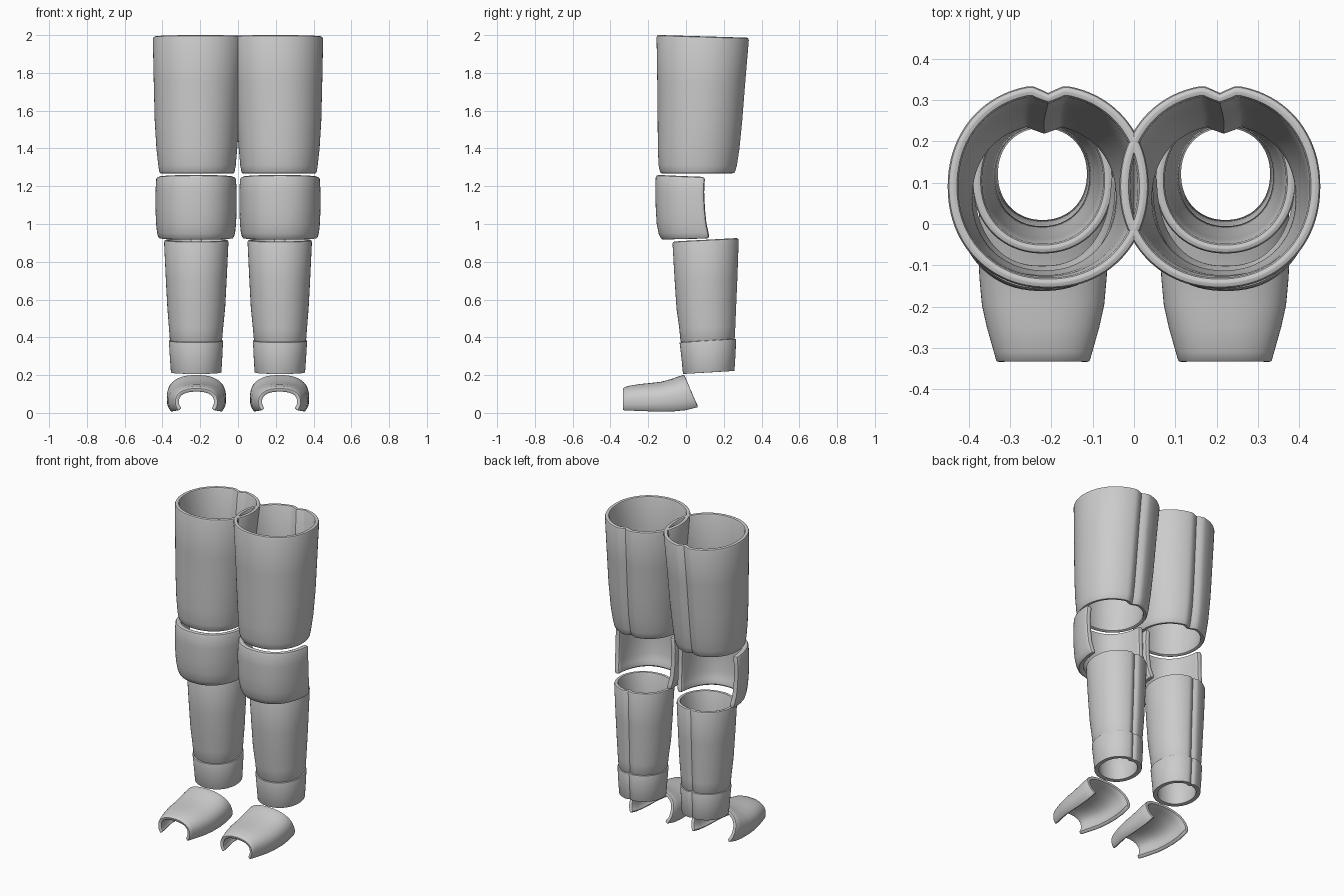
import bpy, bmesh
from math import sin, cos, pi, radians, copysign

cube = bpy.data.objects.get("Cube")
if cube:
    bpy.data.objects.remove(cube, do_unlink=True)

grey = bpy.data.materials.new("plain grey")
grey.use_nodes = True
grey.diffuse_color = (0.6, 0.6, 0.6, 1)
grey.node_tree.nodes["Principled BSDF"].inputs["Base Color"].default_value = (0.6, 0.6, 0.6, 1)


def power(v, e):
    return copysign(abs(v) ** e, v)


def shell(name, rows, side, closed, thickness, bevel):
    """Skin rows of points, thicken inwards, round the rims."""
    bm = bmesh.new()
    grid = [[bm.verts.new((x * side, y, z)) for x, y, z in row] for row in rows]
    count = len(grid[0])
    for low, high in zip(grid, grid[1:]):
        for j in range(count if closed else count - 1):
            k = (j + 1) % count
            quad = [low[j], low[k], high[k], high[j]]
            bm.faces.new(quad if side > 0 else quad[::-1])
    mesh = bpy.data.meshes.new(name)
    bm.to_mesh(mesh)
    bm.free()
    mesh.materials.append(grey)
    obj = bpy.data.objects.new(name, mesh)
    bpy.context.collection.objects.link(obj)
    solid = obj.modifiers.new("thickness", "SOLIDIFY")
    solid.thickness = thickness
    solid.offset = -1
    rim = obj.modifiers.new("rim", "BEVEL")
    rim.width = bevel
    rim.segments = 2
    rim.limit_method = "ANGLE"
    rim.angle_limit = radians(70)
    bpy.ops.object.select_all(action="DESELECT")
    obj.select_set(True)
    bpy.context.view_layer.objects.active = obj
    for mod in ("thickness", "rim"):
        bpy.ops.object.modifier_apply(modifier=mod)
    bpy.ops.object.shade_smooth_by_angle(angle=radians(35))


def tube_rows(sections, notch_width, notch_depth, segments=96, e=0.95):
    """Sections: front z, back z, x min, x max, y min, y max; grooved at the back."""
    rows = []
    for zf, zb, x0, x1, y0, y1 in sections:
        row = []
        for j in range(segments):
            a = 2 * pi * j / segments
            dx = (x1 - x0) / 2 * power(sin(a), e)
            c = power(cos(a), e)
            y = (y0 + y1) / 2 - (y1 - y0) / 2 * c
            if c < 0:
                y -= notch_depth * max(0, 1 - abs(dx) / notch_width)
            row.append(((x0 + x1) / 2 + dx, y, zb + (zf - zb) * (c + 1) / 2))
        rows.append(row)
    return rows


def knee_rows(sections, segments=48, e=0.88):
    """Sections: front z, back z, half width, front y, back edge y."""
    rows = []
    for zf, zb, hw, y0, y1 in sections:
        row = []
        for j in range(segments + 1):
            a = pi * (j / segments - 0.5)
            c = power(max(cos(a), 0), e)
            row.append((0.222 + hw * power(sin(a), e), y1 - (y1 - y0) * c, zb + (zf - zb) * c))
        rows.append(row)
    return rows


def foot_rows(sections, segments=48, e=0.85):
    """Sections: top y, top z, bottom y, bottom z, half width; open arch curling under."""
    rows = []
    reach = radians(125)
    low = power(cos(reach), e)
    for yt, zt, yb, zb, hw in sections:
        row = []
        for j in range(segments + 1):
            a = reach * (2 * j / segments - 1)
            f = (power(cos(a), e) - low) / (1 - low)
            row.append((0.22 + hw * power(sin(a), e), yb + (yt - yb) * f, zb + (zt - zb) * f))
        rows.append(row)
    return rows


thigh = tube_rows([
    (1.265, 1.265, 0.02, 0.415, -0.135, 0.26),
    (1.31, 1.31, 0.012, 0.422, -0.145, 0.273),
    (1.4, 1.4, 0.004, 0.432, -0.149, 0.287),
    (1.55, 1.55, -0.008, 0.441, -0.15, 0.302),
    (1.75, 1.75, -0.02, 0.446, -0.152, 0.318),
    (2.0, 1.985, -0.036, 0.451, -0.156, 0.338)], 0.04, 0.02)

knee = knee_rows([
    (0.912, 0.92, 0.198, -0.128, 0.125),
    (0.95, 0.955, 0.207, -0.145, 0.118),
    (1.0, 1.0, 0.212, -0.155, 0.108),
    (1.08, 1.08, 0.215, -0.16, 0.1),
    (1.17, 1.17, 0.215, -0.162, 0.096),
    (1.26, 1.25, 0.211, -0.16, 0.1)])

shin = tube_rows([
    (0.37, 0.385, 0.085, 0.36, -0.028, 0.26),
    (0.45, 0.46, 0.078, 0.366, -0.036, 0.264),
    (0.55, 0.56, 0.068, 0.374, -0.05, 0.268),
    (0.7, 0.71, 0.06, 0.382, -0.06, 0.274),
    (0.907, 0.925, 0.05, 0.392, -0.072, 0.281)], 0.025, 0.012)

ankle = tube_rows([
    (0.206, 0.222, 0.088, 0.355, -0.016, 0.258),
    (0.29, 0.305, 0.083, 0.361, -0.024, 0.263),
    (0.373, 0.392, 0.079, 0.366, -0.034, 0.267)], 0.02, 0.01)

foot = foot_rows([
    (-0.335, 0.13, -0.335, 0.012, 0.112),
    (-0.31, 0.142, -0.31, 0.01, 0.119),
    (-0.25, 0.152, -0.25, 0.008, 0.136),
    (-0.19, 0.158, -0.2, 0.006, 0.148),
    (-0.13, 0.165, -0.13, 0.004, 0.154),
    (-0.075, 0.18, -0.06, 0.006, 0.157),
    (-0.04, 0.193, 0.0, 0.012, 0.157),
    (-0.008, 0.202, 0.065, 0.028, 0.154)])

for side, label in ((1, "left"), (-1, "right")):
    shell(label + "_thigh_guard", thigh, side, True, 0.026, 0.017)
    shell(label + "_knee_guard", knee, side, False, 0.036, 0.015)
    shell(label + "_shin_guard", shin, side, True, 0.024, 0.013)
    shell(label + "_ankle_band", ankle, side, True, 0.026, 0.011)
    shell(label + "_foot_cover", foot, side, False, 0.022, 0.006)
